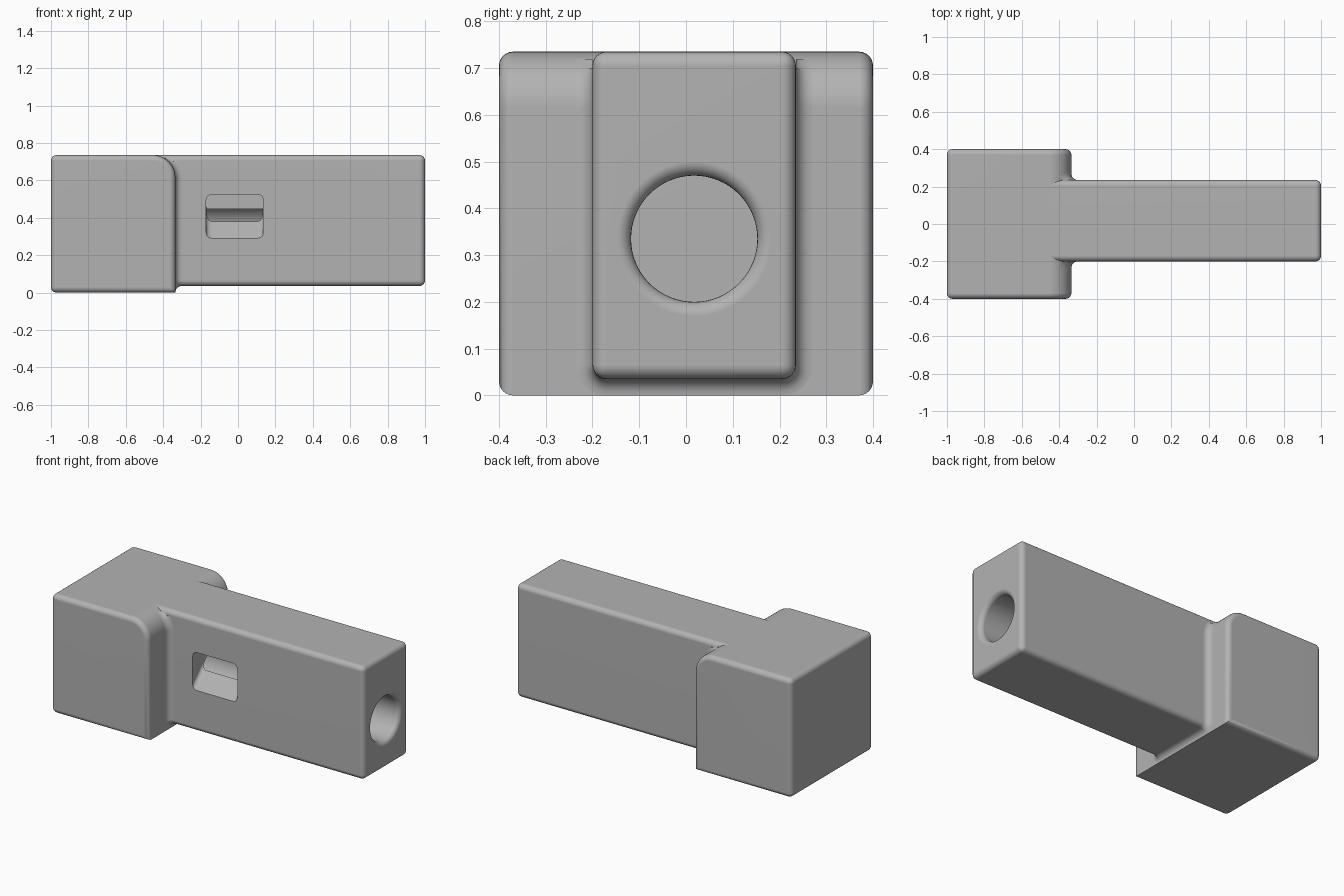
import bpy, bmesh
from math import sin, cos, pi, sqrt, radians

cube = bpy.data.objects.get("Cube")
if cube:
    bpy.data.objects.remove(cube, do_unlink=True)

grey = bpy.data.materials.new("plain_grey")
grey.use_nodes = True
COLOUR = (0.45, 0.45, 0.45, 1)
grey.diffuse_color = COLOUR
grey.node_tree.nodes["Principled BSDF"].inputs["Base Color"].default_value = COLOUR

TOP = 0.735
HEAD_X = -0.335           # shoulder face of the head
BIG_R = 0.12              # rounding on the head's upper shoulder
R = 0.035                 # general edge rounding
Y0, Y1, Z0 = -0.2, 0.235, 0.035   # barrel sides and underside


def finish(bm, name):
    bmesh.ops.recalc_face_normals(bm, faces=bm.faces[:])
    mesh = bpy.data.meshes.new(name)
    bm.to_mesh(mesh)
    bm.free()
    mesh.materials.append(grey)
    obj = bpy.data.objects.new(name, mesh)
    bpy.context.collection.objects.link(obj)
    return obj


def prism(points, offset):
    """Closed outline of 3D points pushed along an offset."""
    bm = bmesh.new()
    face = bm.faces.new([bm.verts.new(p) for p in points])
    grown = bmesh.ops.extrude_face_region(bm, geom=[face], use_keep_orig=True)
    verts = [g for g in grown["geom"] if isinstance(g, bmesh.types.BMVert)]
    bmesh.ops.translate(bm, verts=verts, vec=offset)
    bmesh.ops.recalc_face_normals(bm, faces=bm.faces[:])
    return bm


def round_edges(bm, skip):
    edges = [e for e in bm.edges
             if e.calc_face_angle(0) > radians(30) and not skip(e)]
    bmesh.ops.bevel(bm, geom=edges, offset=0.03, segments=6, profile=0.5,
                    affect='EDGES', clamp_overlap=True)


def smooth(obj):
    bpy.ops.object.select_all(action='DESELECT')
    obj.select_set(True)
    bpy.context.view_layer.objects.active = obj
    bpy.ops.object.shade_smooth_by_angle(angle=radians(35))
    weighted = obj.modifiers.new("even_shading", 'WEIGHTED_NORMAL')
    weighted.keep_sharp = True


def cut(obj, cutter):
    bpy.context.view_layer.objects.active = obj
    mod = obj.modifiers.new("cut", 'BOOLEAN')
    mod.operation, mod.solver, mod.object = 'DIFFERENCE', 'EXACT', cutter
    bpy.ops.object.modifier_apply(modifier=mod.name)
    bpy.data.objects.remove(cutter, do_unlink=True)


# Head block with a rounded upper shoulder
arc = [i * pi / 24 for i in range(13)]
outline = [(-1, -0.4, TOP), (-1, -0.4, 0), (HEAD_X, -0.4, 0)]
outline += [(HEAD_X - BIG_R * (1 - cos(a)), -0.4, TOP - BIG_R * (1 - sin(a)))
            for a in arc]
bm = prism(outline, (0, 0.8, 0))
round_edges(bm, lambda e: all(v.co.x > HEAD_X - 0.01 and v.co.z < 0.01
                              for v in e.verts))
smooth(finish(bm, "head_block"))

# Barrel block
START = HEAD_X - BIG_R
bm = prism([(START, Y0, Z0), (START, Y1, Z0), (START, Y1, TOP),
            (START, Y0, TOP)], (1 - START, 0, 0))
round_edges(bm, lambda e: all(v.co.x < START + 0.01 for v in e.verts))
barrel = finish(bm, "barrel")

# Blind bore with a rounded mouth and a rounded bottom
BORE, LIP = 0.135, 0.03
quarter = [i * pi / 12 for i in range(7)]
profile = [(-0.4 + LIP * (1 - cos(a)), BORE - LIP * (1 - sin(a)))
           for a in quarter]
profile += [(1 - LIP + LIP * sin(a), BORE + LIP * (1 - cos(a)))
            for a in quarter]
profile.append((1.05, BORE + LIP))
bm = bmesh.new()
SIDES = 64
rings = [[bm.verts.new((x, 0.0175 + r * cos(2 * pi * i / SIDES),
                        0.335 + r * sin(2 * pi * i / SIDES)))
          for i in range(SIDES)] for x, r in profile]
for a, b in zip(rings, rings[1:]):
    for i in range(SIDES):
        j = (i + 1) % SIDES
        bm.faces.new((a[i], a[j], b[j], b[i]))
bm.faces.new(rings[0])
bm.faces.new(rings[-1])
cut(barrel, finish(bm, "bore_cutter"))

# Side window that slants upward into the bore
window = []
for n, (cx, cz) in enumerate([(0.105, 0.495), (-0.14, 0.495),
                              (-0.14, 0.32), (0.105, 0.32)]):
    for a in quarter:
        t = a + n * pi / 2
        window.append((cx + 0.03 * cos(t), Y0 - 0.05, cz + 0.03 * sin(t) - 0.05))
cut(barrel, finish(prism(window, (0, 0.19, 0.19)), "window_cutter"))
smooth(barrel)

# Concave blend where the barrel leaves the head
# rows: head point x, z; head normal x, z; barrel point y, z; outward y, z
half = []
for a in reversed(arc[:9]):
    z = TOP - BIG_R * (1 - sin(a))
    half.append((HEAD_X - BIG_R * (1 - cos(a)), cos(a), sin(a), 0, z, 1, 0))
for a in quarter:
    half.append((HEAD_X, 1, 0, -LIP * (1 - cos(a)), Z0 + LIP * (1 - sin(a)),
                 cos(a), -sin(a)))
rows = [(x, nx, nz, Y1 + y, z, oy, oz) for x, nx, nz, y, z, oy, oz in half]
rows += [(x, nx, nz, Y0 - y, z, -oy, oz)
         for x, nx, nz, y, z, oy, oz in reversed(half)]
bm = bmesh.new()
grid = []
for x, nx, nz, y, z, oy, oz in rows:
    line = []
    for a in quarter:
        h, d = R * (1 - sin(a)), R * (1 - cos(a))
        height = max(z, min(z + nz * h, TOP - R)) + oz * d
        line.append(bm.verts.new((x + nx * h, y + oy * d, height)))
    grid.append(line)
for a, b in zip(grid, grid[1:]):
    for i in range(len(a) - 1):
        bm.faces.new((a[i], a[i + 1], b[i + 1], b[i]))
blend = finish(bm, "shoulder_blend")
# Make the open strip face away from the barrel
if sum(f.normal.x * f.area for f in blend.data.polygons) < 0:
    blend.data.flip_normals()
smooth(blend)
